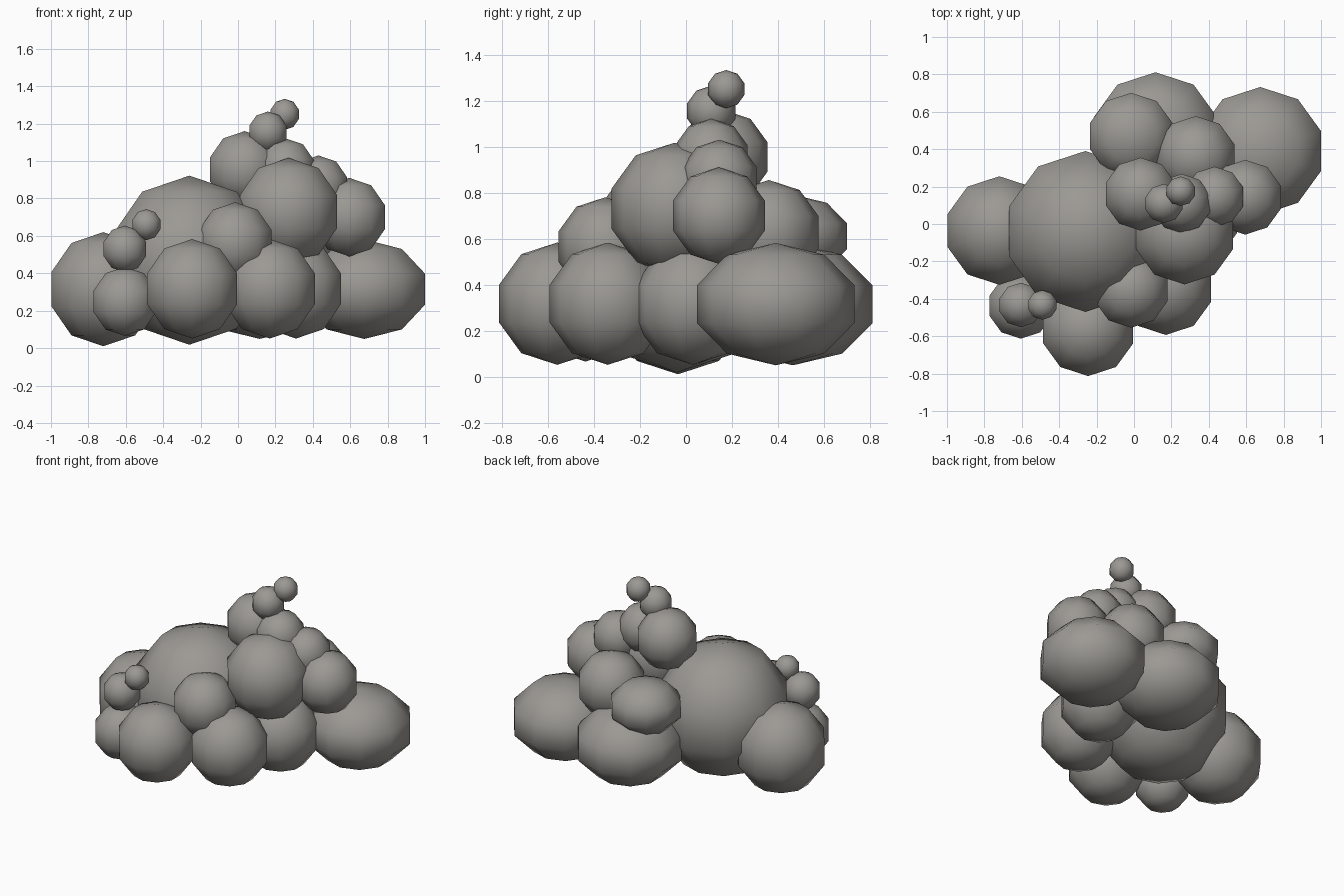
import bpy

default_cube = bpy.data.objects.get("Cube")
if default_cube:
    bpy.data.objects.remove(default_cube, do_unlink=True)

# One warm grey for the whole cloud of smoke
smoke_grey = bpy.data.materials.new("smoke_grey")
smoke_grey.use_nodes = True
colour = (0.33, 0.318, 0.295, 1)
smoke_grey.diffuse_color = colour
shader = smoke_grey.node_tree.nodes["Principled BSDF"]
shader.inputs["Base Color"].default_value = colour
shader.inputs["Roughness"].default_value = 0.9


def add_puff(name, centre, radius, height=None):
    """Coarse ten-sided ball with smooth shading; height flattens it."""
    bpy.ops.mesh.primitive_uv_sphere_add(
        segments=10, ring_count=5, radius=1, location=centre)
    puff = bpy.context.object
    puff.name = puff.data.name = name
    puff.scale = (radius, radius, height or radius)
    bpy.ops.object.transform_apply(location=False, rotation=False, scale=True)
    bpy.ops.object.shade_smooth()
    puff.data.materials.append(smoke_grey)
    return puff


# Large body of the cloud
add_puff("main_puff", (-0.26, -0.04, 0.47), 0.452)
add_puff("right_end_puff", (-0.72, -0.035, 0.315), 0.305)
add_puff("upper_left_puff", (0.27, -0.05, 0.73), 0.287)

# Puffs resting on the ground
add_puff("front_base_puff", (-0.245, -0.56, 0.317), 0.266)
add_puff("front_left_base_puff", (0.17, -0.34, 0.317), 0.266)
add_puff("middle_base_puff", (0.31, 0.03, 0.317), 0.266)
add_puff("left_end_puff", (0.675, 0.39, 0.315), 0.36, 0.266)
add_puff("back_base_puff", (0.115, 0.465, 0.315), 0.364, 0.266)

# Second layer
add_puff("front_upper_puff", (-0.015, -0.35, 0.565), 0.215)
add_puff("back_upper_puff", (-0.015, 0.47, 0.61), 0.243, 0.18)
add_puff("back_left_puff", (0.33, 0.36, 0.627), 0.228)
add_puff("left_shoulder_puff", (0.595, 0.143, 0.7), 0.21)

# Rising top plume
add_puff("plume_left_puff", (0.43, 0.145, 0.86), 0.17)
add_puff("plume_middle_puff", (0.255, 0.11, 0.955), 0.166)
add_puff("plume_right_puff", (0.035, 0.16, 0.955), 0.205)
add_puff("plume_small_puff", (0.16, 0.11, 1.155), 0.11)
add_puff("plume_tip_puff", (0.25, 0.175, 1.25), 0.083)

# Small plume at the front right
add_puff("side_plume_base", (-0.605, -0.437, 0.25), 0.185)
add_puff("side_plume_middle", (-0.605, -0.433, 0.53), 0.125)
add_puff("side_plume_tip", (-0.49, -0.433, 0.66), 0.083)
